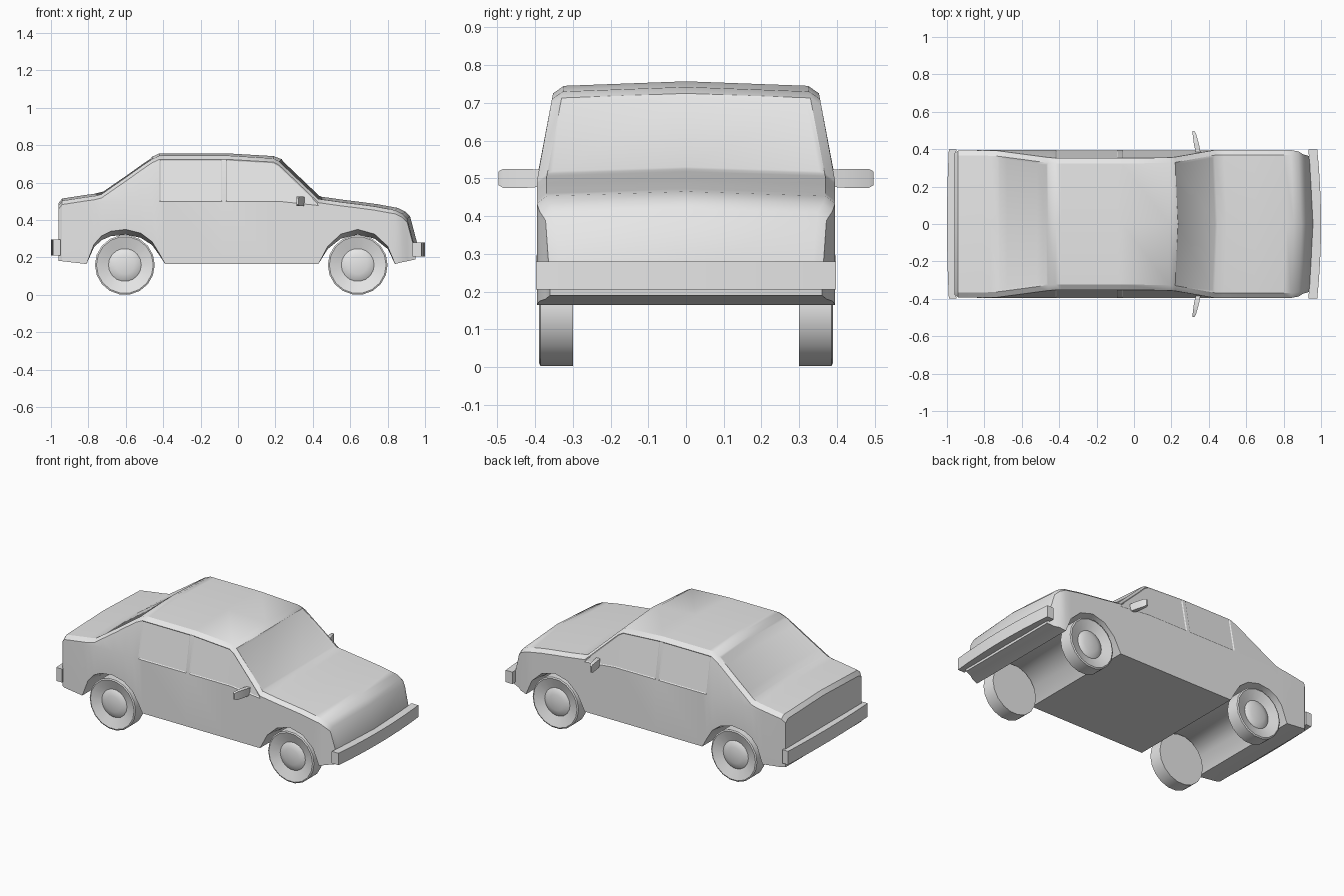
import bpy, bmesh, math
from mathutils import Vector

old = bpy.data.objects.get("Cube")
if old:
    bpy.data.objects.remove(old, do_unlink=True)

grey = bpy.data.materials.new("plain_grey")
grey.use_nodes = True
grey.diffuse_color = (0.8, 0.8, 0.8, 1)
grey.node_tree.nodes["Principled BSDF"].inputs["Base Color"].default_value = (0.8, 0.8, 0.8, 1)


def finish(name, bm, angle=32):
    """Turn a bmesh into a named, shaded object."""
    bmesh.ops.recalc_face_normals(bm, faces=bm.faces[:])
    mesh = bpy.data.meshes.new(name)
    bm.to_mesh(mesh)
    bm.free()
    mesh.materials.append(grey)
    ob = bpy.data.objects.new(name, mesh)
    bpy.context.collection.objects.link(ob)
    bpy.ops.object.select_all(action='DESELECT')
    ob.select_set(True)
    bpy.context.view_layer.objects.active = ob
    bpy.ops.object.shade_smooth_by_angle(angle=math.radians(angle))
    return ob


def loft(rings):
    """Skin closed rings; returns the bmesh and faces[section][strip]."""
    bm = bmesh.new()
    loops = [[bm.verts.new(p) for p in ring] for ring in rings]
    n = len(loops[0])
    strips = [[bm.faces.new((a[k], a[(k + 1) % n], b[(k + 1) % n], b[k])) for k in range(n)]
              for a, b in zip(loops, loops[1:])]
    bm.faces.new(loops[0])
    bm.faces.new(loops[-1])
    bmesh.ops.recalc_face_normals(bm, faces=bm.faces[:])
    return bm, strips


# Body stations from tail to nose: x, crown height, underside height, half width
FLOOR, WIDE = 0.165, 0.395
stations = [
    (-.96, .49, .18, .378), (-.94, .515, .18, .392), (-.81, .535, FLOOR, WIDE),
    (-.77, .54, .27, WIDE), (-.73, .55, .315, WIDE), (-.68, .585, .34, WIDE),
    (-.60, .64, .35, WIDE), (-.52, .697, .33, WIDE), (-.46, .738, .285, WIDE),
    (-.42, .757, .22, WIDE), (-.39, .757, FLOOR, WIDE), (-.085, .757, FLOOR, WIDE),
    (-.065, .757, FLOOR, WIDE), (.19, .742, FLOOR, WIDE), (.22, .725, FLOOR, WIDE),
    (.43, .525, FLOOR, WIDE), (.48, .518, .26, WIDE), (.55, .508, .325, WIDE),
    (.64, .497, .35, WIDE), (.73, .485, .325, WIDE), (.80, .472, .26, WIDE),
    (.84, .465, FLOOR, WIDE), (.88, .445, .175, .388), (.905, .42, .18, .372),
    (.95, .25, .19, .36)]


def section(x, top, low, wide):
    """Body cross-section with sloped-in sides above the belt line."""
    edge = top - 0.012

    def half_width(z):
        return wide - 0.19 * max(0, z - 0.5)
    belt, shoulder = min(0.5, edge - 0.035), edge - 0.02
    well = FLOOR + (low - FLOOR) * 0.85 if low > 0.2 else low
    bow = 0.015 if x > 0.2 else 0
    side = [(x, 0.29, well), (x, wide, low), (x, half_width(belt), belt),
            (x, half_width(shoulder), shoulder), (x, half_width(edge) - 0.025, edge)]
    mirrored = [(px, -py, pz) for px, py, pz in reversed(side)]
    return [(x, 0, well)] + side + [(x + bow, 0, top)] + mirrored


bm, strips = loft([section(*s) for s in stations])


def glass(x0, x1, strip_ids, border, depth):
    """Sink a window panel into the body between two x positions."""
    faces = [strips[i][k] for i in range(len(strips)) for k in strip_ids
             if stations[i][0] >= x0 - .001 and stations[i + 1][0] <= x1 + .001]
    bmesh.ops.inset_region(bm, faces=faces, thickness=border, depth=-depth,
                           use_even_offset=True, use_boundary=True)


for side_strip in (3, 8):
    glass(-.42, -.085, [side_strip], .006, .004)
    glass(-.065, .43, [side_strip], .006, .004)
glass(.22, .43, [5, 6], .012, .004)
glass(-.73, -.46, [5, 6], .012, .004)
finish("car_body", bm)


# Wheels: a dished disc turned about its axle
def wheel(name, x, side):
    outline = [(0, .30), (.16, .30), (.16, .385), (.152, .389), (.088, .368),
               (.083, .372), (.05, .381), (0, .384)]
    bm = bmesh.new()
    verts = [bm.verts.new((r, y, 0)) for r, y in outline]
    edges = [bm.edges.new(pair) for pair in zip(verts, verts[1:])]
    bmesh.ops.spin(bm, geom=verts + edges, cent=(0, 0, 0), axis=(0, 1, 0),
                   angle=math.tau, steps=18, use_duplicate=False)
    bmesh.ops.remove_doubles(bm, verts=bm.verts[:], dist=.0005)
    for v in bm.verts:
        v.co = Vector((v.co.x + x, v.co.y * side, v.co.z + .16))
    finish(name, bm)


for end, x in (("nose", .64), ("tail", -.605)):
    wheel(end + "_wheel_far", x, 1)
    wheel(end + "_wheel_near", x, -1)


# Bumpers: a bar swept across the car, bowed outwards at the middle
def bumper(name, inner, outer, bow, low, high):
    rings = []
    for i in range(9):
        t = i / 4 - 1
        push = bow * (1 - t * t)
        rings.append([(inner + push, t * .397, low), (outer + push, t * .397, low),
                      (outer + push, t * .397, high), (inner + push, t * .397, high)])
    finish(name, loft(rings)[0])


bumper("nose_bumper", .932, .98, .02, .205, .28)
bumper("tail_bumper", -.95, -.99, -.01, .21, .295)


# Door mirrors: slim blades sweeping back from the doors
def mirror(name, side):
    rings = []
    for x, y, half, thick in ((.345, .375, .022, .012), (.335, .42, .025, .014),
                              (.322, .485, .025, .009), (.318, .497, .018, .005)):
        rings.append([(x - thick, side * y, .5 - half), (x + thick, side * y, .5 - half),
                      (x + thick, side * y, .5 + half), (x - thick, side * y, .5 + half)])
    finish(name, loft(rings)[0])


mirror("door_mirror_far", 1)
mirror("door_mirror_near", -1)
